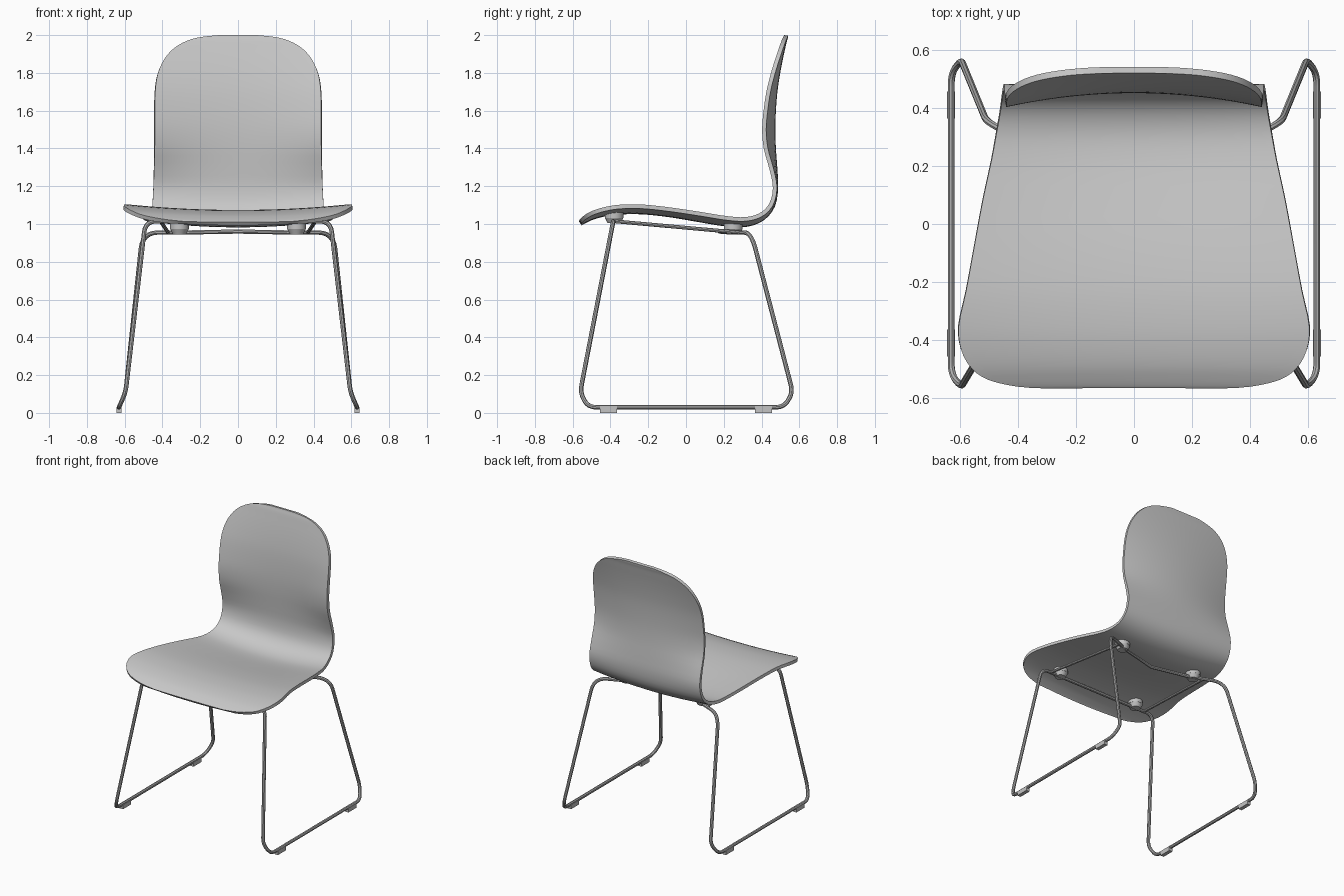
import bpy
import bmesh
from mathutils import Vector

if "Cube" in bpy.data.objects:
    bpy.data.objects.remove(bpy.data.objects["Cube"], do_unlink=True)


def make_material(name, value):
    mat = bpy.data.materials.new(name)
    mat.use_nodes = True
    color = (value, value, value, 1)
    mat.diffuse_color = color
    mat.node_tree.nodes["Principled BSDF"].inputs["Base Color"].default_value = color
    return mat


shell_grey = make_material("shell grey", 0.58)
frame_grey = make_material("frame grey", 0.43)
pad_grey = make_material("pad grey", 0.55)


def select_only(obj):
    bpy.ops.object.select_all(action="DESELECT")
    obj.select_set(True)
    bpy.context.view_layer.objects.active = obj


def mesh_object(name, bm, mat):
    mesh = bpy.data.meshes.new(name)
    bm.to_mesh(mesh)
    bm.free()
    mesh.materials.append(mat)
    obj = bpy.data.objects.new(name, mesh)
    bpy.context.collection.objects.link(obj)
    return obj


def catmull(points, steps):
    """Smooth curve through points of any dimension."""
    ends = [points[0] * 2 - points[1]] + points + [points[-1] * 2 - points[-2]]
    out = []
    for a, b, c, d in zip(ends, ends[1:], ends[2:], ends[3:]):
        for k in range(steps):
            t = k / steps
            out.append((b * 2 + (c - a) * t + (a * 2 - b * 5 + c * 4 - d) * t * t
                        + (b * 3 - a - c * 3 + d) * t ** 3) / 2)
    return out + [points[-1]]


# Moulded seat and back: centre line y, z, half width, rise of the side edge
SHELL_ROWS = [
    (-.565, 1.01, .28, .004), (-.555, 1.017, .40, .011), (-.53, 1.03, .50, .018),
    (-.49, 1.047, .56, .023), (-.43, 1.062, .595, .027), (-.35, 1.072, .604, .03),
    (-.23, 1.073, .578, .03), (-.08, 1.057, .55, .03), (.08, 1.03, .52, .033),
    (.22, 1.008, .49, .033), (.32, 1.007, .473, .03), (.40, 1.038, .46, .022),
    (.45, 1.1, .453, .012), (.466, 1.19, .448, .006), (.462, 1.29, .444, .02),
    (.454, 1.4, .441, .042), (.451, 1.5, .44, .048), (.454, 1.6, .44, .043),
    (.462, 1.7, .438, .036), (.475, 1.79, .425, .027), (.49, 1.87, .39, .018),
    (.503, 1.93, .337, .011), (.512, 1.97, .267, .006), (.518, 1.99, .19, .003),
    (.52, 2.0, .1, .001)]


def build_shell():
    rows = catmull([Vector(r) for r in SHELL_ROWS], 3)
    columns = 24
    bm = bmesh.new()
    grid = []
    for i, row in enumerate(rows):
        before, after = rows[max(i - 1, 0)], rows[min(i + 1, len(rows) - 1)]
        ty, tz = Vector((after[0] - before[0], after[1] - before[1])).normalized()
        y, z, width, rise = row
        line = []
        for j in range(columns + 1):
            u = 2 * j / columns - 1
            lift = rise * u * u
            line.append(bm.verts.new((width * u, y - tz * lift, z + ty * lift)))
        grid.append(line)
    for low, high in zip(grid, grid[1:]):
        for j in range(columns):
            bm.faces.new((low[j], low[j + 1], high[j + 1], high[j]))
    shell = mesh_object("seat_shell", bm, shell_grey)
    solid = shell.modifiers.new("thickness", "SOLIDIFY")
    solid.thickness = 0.022
    solid.offset = -1
    select_only(shell)
    bpy.ops.object.modifier_apply(modifier=solid.name)
    bpy.ops.object.shade_smooth_by_angle()


build_shell()


def round_corners(points, cuts, steps=6):
    """Replace inner corners of a path by curved bends."""
    path = [points[0]]
    for a, b, c, cut in zip(points, points[1:], points[2:], cuts):
        start = b + (a - b).normalized() * cut
        end = b + (c - b).normalized() * cut
        for k in range(steps + 1):
            t = k / steps
            path.append(start * (1 - t) ** 2 + b * 2 * t * (1 - t) + end * t * t)
    return path + [points[-1]]


def tube(name, path, radius, closed=False):
    curve = bpy.data.curves.new(name, "CURVE")
    curve.dimensions = "3D"
    curve.bevel_depth = radius
    curve.bevel_resolution = 2
    curve.use_fill_caps = not closed
    spline = curve.splines.new("POLY")
    spline.points.add(len(path) - 1)
    for point, co in zip(spline.points, path):
        point.co = (*co, 1)
    spline.use_cyclic_u = closed
    curve.materials.append(frame_grey)
    obj = bpy.data.objects.new(name, curve)
    bpy.context.collection.objects.link(obj)
    select_only(obj)
    bpy.ops.object.convert(target="MESH")
    bpy.ops.object.shade_smooth_by_angle()


# Continuous sled frame: front bar, legs, floor runners and bent rear bar
half = [Vector(p) for p in (
    (0, -.385, 1.015), (.49, -.385, 1.015), (.595, -.56, .11), (.63, -.52, .03),
    (.63, .52, .03), (.595, .565, .11), (.505, .345, .955), (.29, .255, .955),
    (0, .18, .96))]
side = round_corners(half, (.06, .04, .045, .045, .04, .09, .02))
other = [Vector((-p.x, p.y, p.z)) for p in reversed(side[1:-1])]
tube("sled_frame", side + other, 0.012, closed=True)


# Shell mounts: a wide pad with a domed button under it
def mount(name, x, y, z):
    bm = bmesh.new()
    for radius, top, depth, shift in ((.05, .05, .035, .018), (.035, .05, .03, -.012)):
        part = bmesh.ops.create_cone(bm, cap_ends=True, segments=20, radius1=radius,
                                     radius2=top, depth=depth)
        bmesh.ops.translate(bm, vec=(x, y, z + shift), verts=part["verts"])
    obj = mesh_object(name, bm, pad_grey)
    select_only(obj)
    bpy.ops.object.shade_smooth_by_angle()


def glide(name, x, y):
    bm = bmesh.new()
    bmesh.ops.create_cube(bm, size=1)
    bmesh.ops.scale(bm, vec=(.028, .092, .032), verts=bm.verts)
    bmesh.ops.translate(bm, vec=(x, y, .016), verts=bm.verts)
    mesh_object(name, bm, pad_grey)


for label, sign in (("left", 1), ("right", -1)):
    # Side rails join the front and rear bars under the seat
    tube("side_rail_" + label, [Vector((sign * .41, -.385, 1.015)),
                                Vector((sign * .37, .28, .955))], 0.01)
    mount("front_mount_" + label, sign * .33, -.38, 1.032)
    mount("rear_mount_" + label, sign * .31, .25, .972)
    for end, y in (("front", -.41), ("rear", .41)):
        glide(end + "_glide_" + label, sign * .63, y)
